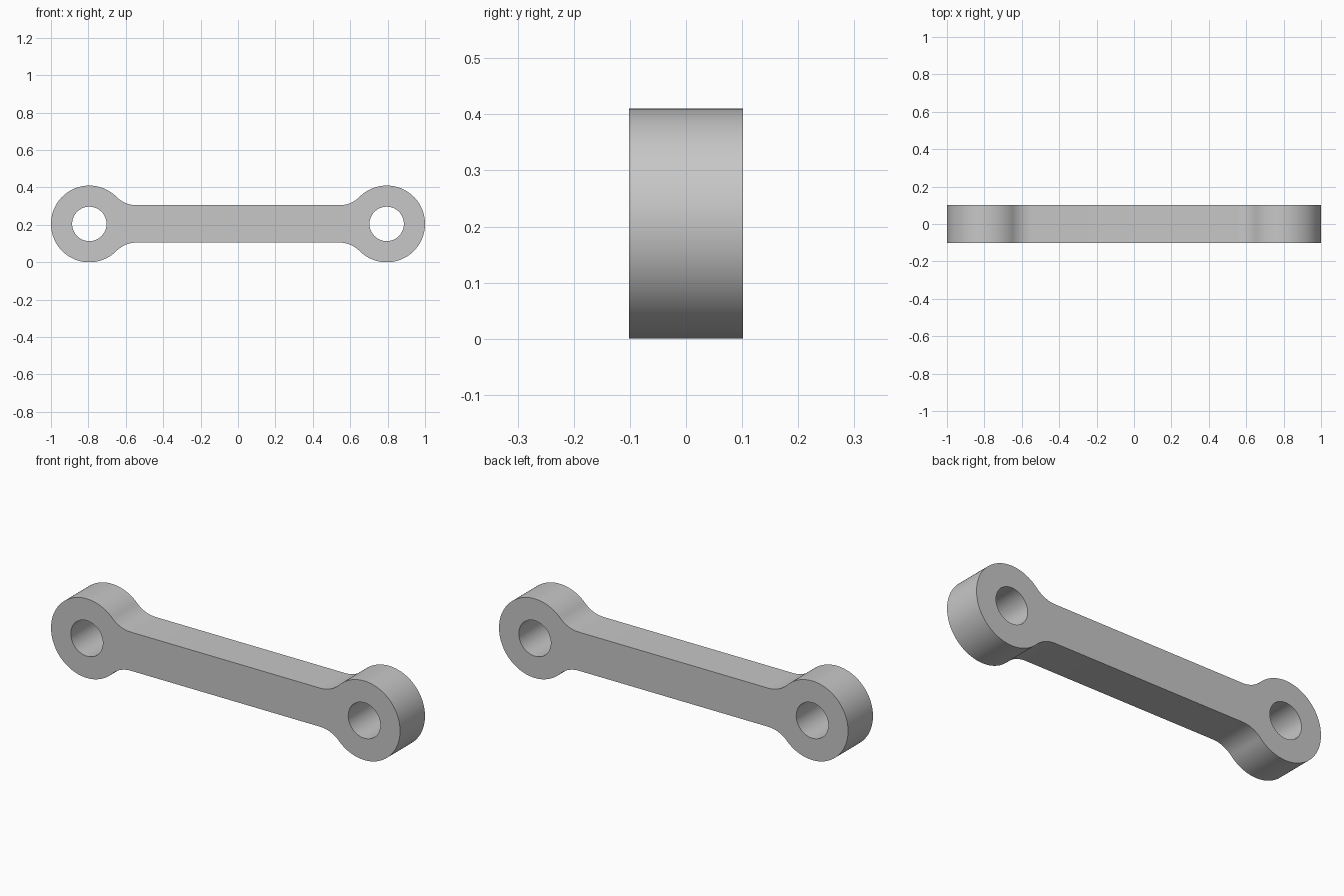
import bpy
from math import sin, cos, pi, sqrt, atan2

if "Cube" in bpy.data.objects:
    bpy.data.objects.remove(bpy.data.objects["Cube"], do_unlink=True)

EYE_X = 0.795      # centre of each eye
EYE_R = 0.205      # outer radius, also the height of the centre line
HOLE_R = 0.092
BAR_H = 0.1        # half height of the bar
FILLET = 0.15
DEPTH = 0.102      # half thickness

grey = bpy.data.materials.new("light_grey")
grey.use_nodes = True
colour = (0.57, 0.57, 0.57, 1)
grey.diffuse_color = colour
grey.node_tree.nodes["Principled BSDF"].inputs["Base Color"].default_value = colour


def arc(cx, cz, radius, start, end, steps):
    angles = [start + (end - start) * i / steps for i in range(steps + 1)]
    return [(cx + radius * cos(a), cz + radius * sin(a)) for a in angles]


# Upper right quarter of the outline: eye arc, then tangent fillet into the bar
rise = BAR_H + FILLET
run = sqrt((EYE_R + FILLET) ** 2 - rise ** 2)
tangent = atan2(rise, -run)
quarter = arc(EYE_X, 0, EYE_R, 0, tangent, 40)
quarter += arc(EYE_X - run, rise, FILLET, tangent - pi, -pi / 2, 14)[1:]

# Mirror the quarter into the full closed outline
upper = quarter + [(-x, z) for x, z in reversed(quarter)]
outline = upper + [(x, -z) for x, z in reversed(upper[1:-1])]

# Filled profile with two pin holes, extruded through the thickness
curve = bpy.data.curves.new("link_arm", "CURVE")
curve.dimensions = "2D"
curve.fill_mode = "BOTH"
curve.extrude = DEPTH
holes = [arc(side * EYE_X, 0, HOLE_R, 0, 2 * pi, 64)[:-1] for side in (-1, 1)]
for loop in [outline] + holes:
    spline = curve.splines.new("POLY")
    spline.points.add(len(loop) - 1)
    for point, (x, z) in zip(spline.points, loop):
        point.co = (x, z, 0, 1)
    spline.use_cyclic_u = True
curve.materials.append(grey)

link = bpy.data.objects.new("link_arm", curve)
bpy.context.collection.objects.link(link)
link.location.z = EYE_R
link.rotation_euler.x = pi / 2

# Turn into a mesh with smooth round walls and crisp rims
bpy.ops.object.select_all(action="DESELECT")
link.select_set(True)
bpy.context.view_layer.objects.active = link
bpy.ops.object.convert(target="MESH")
link = bpy.context.object
bpy.ops.object.mode_set(mode="EDIT")
bpy.ops.mesh.select_all(action="SELECT")
bpy.ops.mesh.remove_doubles(threshold=0.0001)
bpy.ops.mesh.normals_make_consistent(inside=False)
bpy.ops.object.mode_set(mode="OBJECT")
bpy.ops.object.shade_smooth_by_angle(angle=pi / 6)
